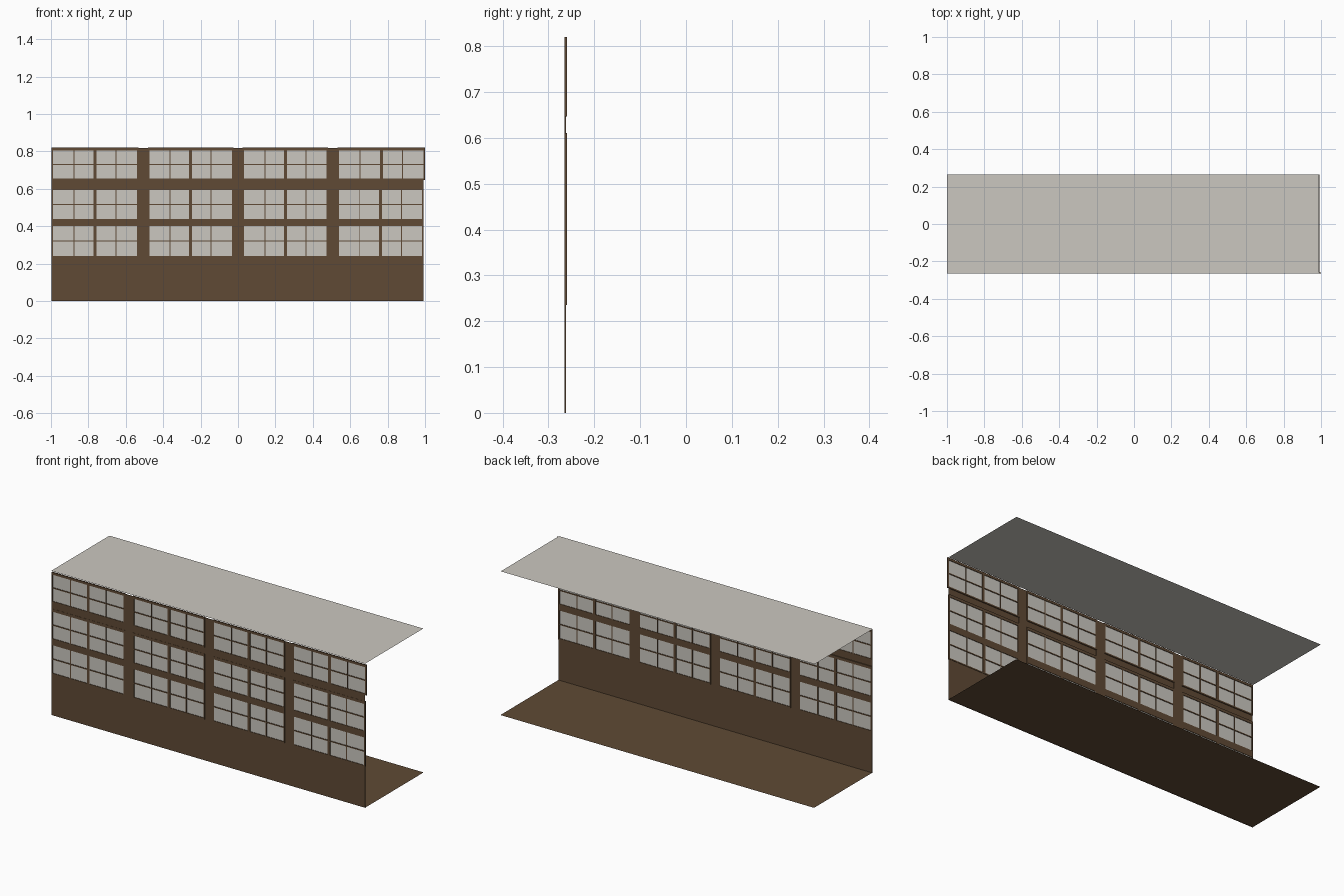
import bpy, bmesh

if "Cube" in bpy.data.objects:
    bpy.data.objects.remove(bpy.data.objects["Cube"])

def mat(name, c):
    m = bpy.data.materials.new(name)
    m.diffuse_color = (*c, 1)
    m.use_nodes = True
    m.node_tree.nodes["Principled BSDF"].inputs["Base Color"].default_value = m.diffuse_color
    return m

BROWN = mat("brown wood", (0.115, 0.068, 0.035))
PALE = mat("pale grey", (0.60, 0.575, 0.53))

def boxes(name, material, items):
    """One object from boxes given as (x0, x1, y0, y1, z0, z1); a zero thickness makes a flat sheet."""
    bm = bmesh.new()
    for x0, x1, y0, y1, z0, z1 in items:
        if z0 == z1:
            bm.faces.new([bm.verts.new(p) for p in
                          ((x0, y0, z0), (x1, y0, z0), (x1, y1, z0), (x0, y1, z0))])
        elif y0 == y1:
            bm.faces.new([bm.verts.new(p) for p in
                          ((x0, y0, z0), (x1, y0, z0), (x1, y0, z1), (x0, y0, z1))])
        else:
            vs = bmesh.ops.create_cube(bm, size=1)["verts"]
            for v in vs:
                v.co = (x1 if v.co.x > 0 else x0,
                        y1 if v.co.y > 0 else y0,
                        z1 if v.co.z > 0 else z0)
    me = bpy.data.meshes.new(name)
    bm.to_mesh(me)
    bm.free()
    me.materials.append(material)
    ob = bpy.data.objects.new(name, me)
    bpy.context.collection.objects.link(ob)
    return ob

L, R = -0.997, 0.992
WY0, WY1 = -0.2645, -0.2615          # wall depth
FY0, FY1 = -0.2655, -0.2595          # window frame depth
GY = -0.2625                         # glass plane

# floor and roof sheets
boxes("floor", BROWN, [(L, R, -0.264, 0.264, 0.001, 0.001)])
boxes("roof", PALE, [(-1.0, 0.990, -0.264, 0.264, 0.825, 0.825)])

# lower wall, band between storeys and pillars
boxes("lower_wall", BROWN, [(L, R, WY0, WY1, 0, 0.236)])
boxes("storey_band", BROWN, [(L, R, WY0, WY0, 0.605, 0.65)])
boxes("pillars", BROWN, [(x - 0.027, x + 0.027, WY0, WY1, 0.236, 0.818)
                         for x in (-0.507, 0.0, 0.507)])

# windows: four bays, three rows, each bay with two casements of 2 x 2 panes
bays = [(L, -0.532), (-0.482, -0.025), (0.025, 0.482), (0.532, R)]
# row: frame bottom, glass bottom, glass top, frame top
rows = [(0.235, 0.242, 0.402, 0.42), (0.42, 0.440, 0.594, 0.61),
        (0.646, 0.654, 0.806, 0.82)]
for r, (f0, g0, g1, f1) in enumerate(rows):
    frame, glass = [], []
    for a, b in bays:
        if r == 2 and b == R:
            b = 1.0                  # top row runs slightly past the end
        e, mid, zm = 0.008, (a + b) / 2, (g0 + g1) / 2
        frame += [(a, b, FY0, FY1, f0, g0), (a, b, FY0, FY1, g1, f1)]
        for x, w in ((a + e / 2, e), (mid, 0.016), (b - e / 2, e),
                     ((a + e + mid) / 2, 0.005), ((b - e + mid) / 2, 0.005)):
            frame.append((x - w / 2, x + w / 2, FY0, FY1, g0, g1))
        frame.append((a + e, b - e, FY0, FY1, zm - 0.003, zm + 0.003))
        glass.append((a + e, b - e, GY, GY, g0, g1))
    boxes(f"window_frames_row_{r + 1}", BROWN, frame)
    boxes(f"window_panes_row_{r + 1}", PALE, glass)
